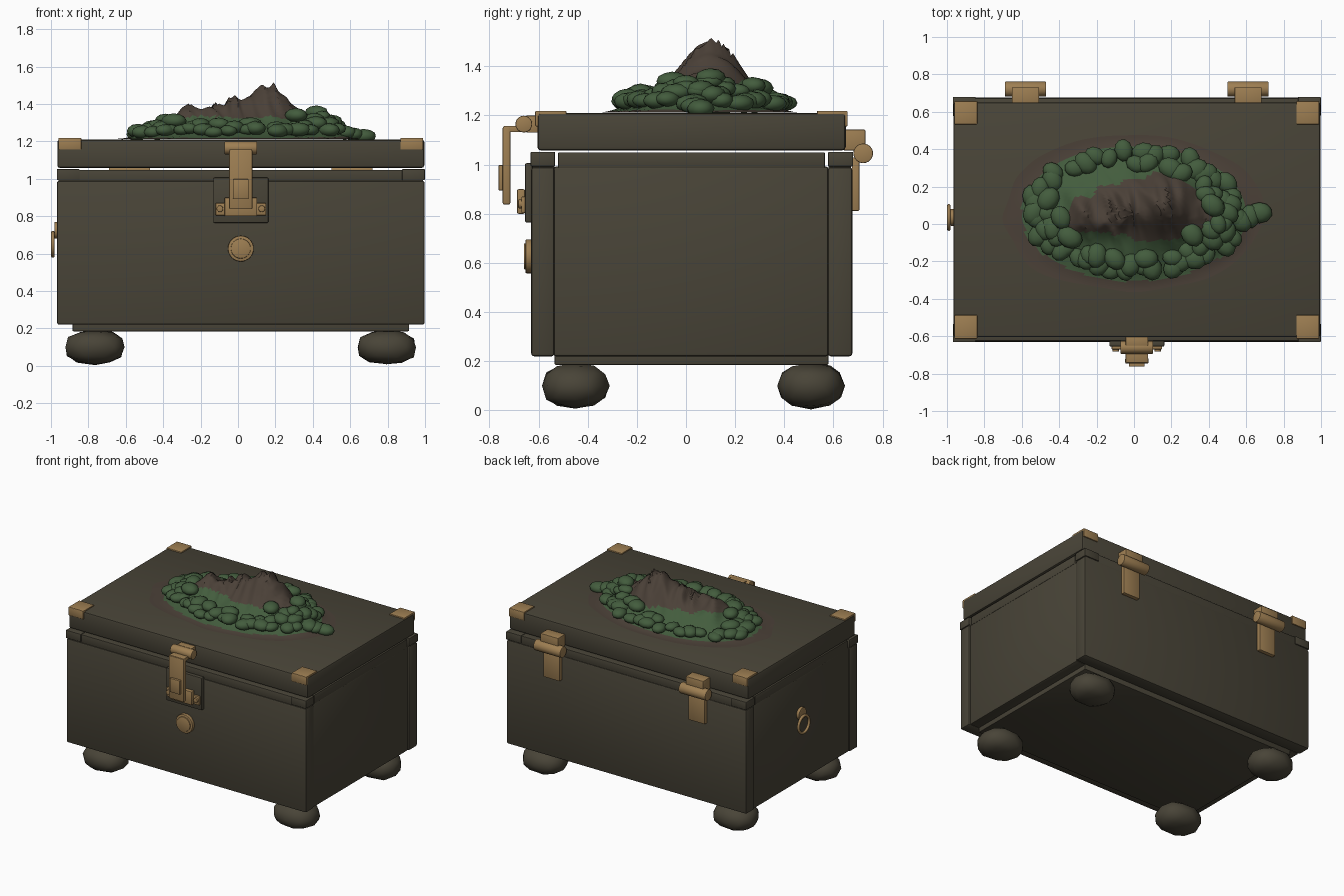
import bpy, bmesh, math, random
from mathutils import Matrix, Vector, noise

cube = bpy.data.objects.get("Cube")
if cube:
    bpy.data.objects.remove(cube, do_unlink=True)
random.seed(4)


def material(name, rgb):
    m = bpy.data.materials.new(name)
    m.use_nodes = True
    m.diffuse_color = (*rgb, 1)
    shader = m.node_tree.nodes["Principled BSDF"]
    shader.inputs["Base Color"].default_value = (*rgb, 1)
    shader.inputs["Roughness"].default_value = 0.8
    return m


OLIVE = material("dark olive", (0.066, 0.058, 0.039))
BRASS = material("brass", (0.34, 0.21, 0.085))
GREEN = material("leaf green", (0.056, 0.108, 0.047))
ROCK = material("rock brown", (0.070, 0.052, 0.039))
CX = 0.015  # middle of the chest along x


def finish(name, bm, mats, angle=35):
    mesh = bpy.data.meshes.new(name)
    bm.to_mesh(mesh)
    bm.free()
    mesh.shade_smooth()
    mesh.set_sharp_from_angle(angle=math.radians(angle))
    for m in mats:
        mesh.materials.append(m)
    obj = bpy.data.objects.new(name, mesh)
    bpy.context.collection.objects.link(obj)
    return obj


def box(name, x, y, z, mat, bevel=0.004):
    """Bevelled box from its (min, max) ranges."""
    bm = bmesh.new()
    bmesh.ops.create_cube(bm, size=1)
    for v in bm.verts:
        v.co = [sum(r) / 2 + c * (r[1] - r[0]) for c, r in zip(v.co, (x, y, z))]
    if bevel:
        bmesh.ops.bevel(bm, geom=bm.edges[:], offset=bevel, segments=2,
                        profile=0.5, affect='EDGES')
    return finish(name, bm, [mat])


def rod(name, center, radius, length, axis, mat, sides=24, bevel=0.004):
    bm = bmesh.new()
    rot = Vector((0, 0, 1)).rotation_difference(Vector(axis)).to_matrix().to_4x4()
    bmesh.ops.create_cone(bm, cap_ends=True, segments=sides, radius1=radius,
                          radius2=radius, depth=length,
                          matrix=Matrix.Translation(center) @ rot)
    rims = [e for e in bm.edges if any(len(f.verts) > 4 for f in e.link_faces)]
    bmesh.ops.bevel(bm, geom=rims, offset=bevel, segments=2, profile=0.5, affect='EDGES')
    return finish(name, bm, [mat])


def mid(c, w):
    return (c - w / 2, c + w / 2)


# Chest body: floor, walls and rim
FULL = (-0.968, 0.998)
box("floor", (-0.885, 0.915), (-0.535, 0.58), (0.185, 0.26), OLIVE, 0.006)
box("front_wall", FULL, (-0.63, -0.535), (0.22, 0.99), OLIVE, 0.012)
box("back_wall", FULL, (0.577, 0.677), (0.22, 0.99), OLIVE, 0.012)
box("front_rim", (-0.96, 0.99), (-0.624, -0.535), (0.985, 1.048), OLIVE)
box("back_rim", (-0.96, 0.99), (0.58, 0.672), (0.985, 1.048), OLIVE)
for side, label in ((-1, "right"), (1, "left")):
    outer, inner = CX + side * 0.975, CX + side * 0.88
    xr = (min(outer, inner), max(outer, inner))
    box(label + "_wall", xr, (-0.54, 0.58), (0.22, 0.993), OLIVE, 0.012)
    box(label + "_rim", xr, (-0.52, 0.565), (0.985, 1.05), OLIVE)
    cx = CX + side * 0.923
    for yr, end in (((-0.632, -0.533), "front"), ((0.578, 0.68), "back")):
        box(f"{end}_{label}_rim_corner", mid(cx, 0.122), yr, (0.993, 1.052), OLIVE)

# Lid with brass corner brackets
box("lid", (-0.966, 0.996), (-0.605, 0.65), (1.058, 1.21), OLIVE, 0.014)
for side, label in ((-1, "right"), (1, "left")):
    xr = mid(CX + side * 0.914, 0.122)
    box(f"front_{label}_bracket_top", xr, (-0.613, -0.487), (1.2, 1.219), BRASS)
    box(f"front_{label}_bracket_face", xr, (-0.614, -0.598), (1.156, 1.217), BRASS)
    box(f"back_{label}_bracket_top", xr, (0.533, 0.657), (1.2, 1.219), BRASS)
    box(f"back_{label}_bracket_face", xr, (0.643, 0.658), (1.156, 1.217), BRASS)

# Stone-like feet
for x, sx in ((-0.765, "right"), (0.795, "left")):
    for y, sy in ((-0.45, "front"), (0.508, "back")):
        bm = bmesh.new()
        bmesh.ops.create_icosphere(bm, subdivisions=2, radius=1)
        for v in bm.verts:
            k = 1 + 0.06 * noise.noise(v.co * 1.6 + Vector((x * 5, y * 5, 0)))
            flat = [math.copysign(abs(c) ** 0.85, c) for c in v.co]
            v.co = (x + 0.162 * k * flat[0], y + 0.137 * k * flat[1],
                    0.1 + 0.092 * k * flat[2])
        finish(f"{sy}_{sx}_foot", bm, [OLIVE], 60)

# Latch on the front
box("latch_plate", (-0.132, 0.162), (-0.655, -0.625), (0.765, 1.006), OLIVE, 0.006)
box("latch_mount", mid(CX, 0.12), (-0.65, -0.598), (1.13, 1.2), BRASS)
rod("latch_barrel", (CX, -0.66, 1.165), 0.034, 0.175, (1, 0, 0), BRASS)
box("latch_arm", mid(CX, 0.12), (-0.742, -0.655), (1.132, 1.158), BRASS)
box("latch_strap", mid(CX, 0.124), (-0.746, -0.715), (0.838, 1.155), BRASS, 0.006)
box("latch_button", mid(CX, 0.084), (-0.763, -0.74), (0.895, 0.998), BRASS)
box("catch_plate", mid(CX, 0.27), (-0.67, -0.65), (0.805, 0.87), BRASS)
box("catch_block", mid(CX, 0.175), (-0.688, -0.655), (0.8, 0.9), BRASS, 0.006)
for s in (-1, 1):
    rod("catch_bolt", (CX + s * 0.112, -0.672, 0.84), 0.018, 0.022, (0, 1, 0), BRASS, 12)

# Round lock boss
rod("lock_rim", (CX, -0.638, 0.627), 0.069, 0.03, (0, 1, 0), BRASS, 32)
rod("lock_face", (CX, -0.65, 0.627), 0.053, 0.02, (0, 1, 0), BRASS, 32)

# Hinges on the back
for x, label in ((-0.58, "right"), (0.61, "left")):
    rod(label + "_hinge_barrel", (x, 0.721, 1.046), 0.04, 0.22, (1, 0, 0), BRASS)
    box(label + "_hinge_upper", mid(x, 0.145), (0.64, 0.73), (1.058, 1.142), BRASS)
    box(label + "_hinge_leaf", mid(x, 0.135), (0.675, 0.705), (0.812, 1.03), BRASS)

# Ring pull on the right side
rod("ring_mount", (-0.97, 0.035, 0.725), 0.045, 0.024, (1, 0, 0), BRASS, 24)
bpy.ops.mesh.primitive_torus_add(location=(-0.99, 0.035, 0.65), rotation=(0, math.pi / 2, 0),
                                 major_radius=0.062, minor_radius=0.01,
                                 major_segments=32, minor_segments=10)
ring = bpy.context.object
ring.name = "ring_pull"
ring.data.materials.append(BRASS)
ring.data.shade_smooth()


# Island on the lid: a ridged mountain rising from a green mound
def bump(x, y, cx, cy, sx, sy):
    return math.exp(-((x - cx) / sx) ** 2 - ((y - cy) / sy) ** 2)


def edge_distance(x, y):
    return math.hypot(x / 0.7, (y - 0.055) / 0.42)


def height(x, y):
    t = max(0.0, min(1.0, (0.98 - edge_distance(x, y)) / 0.75))
    h = 0.004 + 0.1 * t * t * (3 - 2 * t)
    peaks = (0.2 * bump(x, y, 0.18, 0.11, 0.13, 0.15)
             + 0.1 * bump(x, y, -0.01, 0.09, 0.11, 0.12)
             + 0.085 * bump(x, y, -0.29, 0.06, 0.09, 0.12)
             + 0.06 * bump(x, y, -0.15, 0.06, 0.1, 0.12)
             + 0.085 * bump(x, y, 0.42, 0.03, 0.1, 0.13))
    ridge = 0.5 - abs(noise.noise(Vector((x * 14 + y * 3, y * 5, 1))))
    return h + peaks * (0.93 + 0.35 * (ridge - 0.32)) + 0.05 * t * (ridge - 0.35)


bm = bmesh.new()
RINGS, SPOKES = 34, 96
top = bm.verts.new((0, 0.055, 1.208 + height(0, 0.055)))
rows = []
for i in range(1, RINGS + 1):
    row = []
    for j in range(SPOKES):
        a = math.tau * j / SPOKES
        r = i / RINGS
        wobble = 1 + 0.09 * r * noise.noise(Vector((math.cos(a) * 2, math.sin(a) * 2, 5)))
        x, y = 0.7 * r * wobble * math.cos(a), 0.055 + 0.42 * r * wobble * math.sin(a)
        row.append(bm.verts.new((x, y, 1.208 + height(x, y))))
    rows.append(row)
for j in range(SPOKES):
    k = (j + 1) % SPOKES
    bm.faces.new((top, rows[0][j], rows[0][k]))
    for a, b in zip(rows, rows[1:]):
        bm.faces.new((a[j], b[j], b[k], a[k]))
for f in bm.faces:
    c = f.calc_center_median()
    line = 1.325 + 0.03 * noise.noise(c * 9)
    rocky = c.z > line or edge_distance(c.x, c.y) > 0.86
    f.material_index = 1 if rocky else 0
finish("island", bm, [GREEN, ROCK], 50)

# Bushes in loose rings around the mountain
bm = bmesh.new()
spots = [(0.62, 0.04), (0.67, 0.06), (0.57, 0.02), (0.45, 0.0), (0.42, 0.1)]
for count, rx, ry in ((42, 0.54, 0.315), (32, 0.47, 0.27), (12, 0.42, 0.2)):
    for i in range(count):
        a = math.tau * (i + random.uniform(-0.35, 0.35)) / count
        k = random.uniform(0.93, 1.07)
        sparse = 1.7 < a < 2.8  # open slope behind the low peak
        if sparse and rx < 0.5 or rx < 0.45 and abs(math.sin(a)) > 0.75:
            continue
        spots.append((rx * k * math.cos(a), 0.065 + ry * k * math.sin(a)))
for x, y in spots:
    s = random.uniform(0.85, 1.15)
    mat = (Matrix.Translation((x, y, 1.222 + height(x, y) + random.uniform(0, 0.012)))
           @ Matrix.Rotation(random.uniform(0, math.tau), 4, 'Z')
           @ Matrix.Diagonal((0.062 * s, 0.05 * s, 0.034 * s, 1)))
    bmesh.ops.create_icosphere(bm, subdivisions=2, radius=1, matrix=mat)
finish("bushes", bm, [GREEN], 60)
